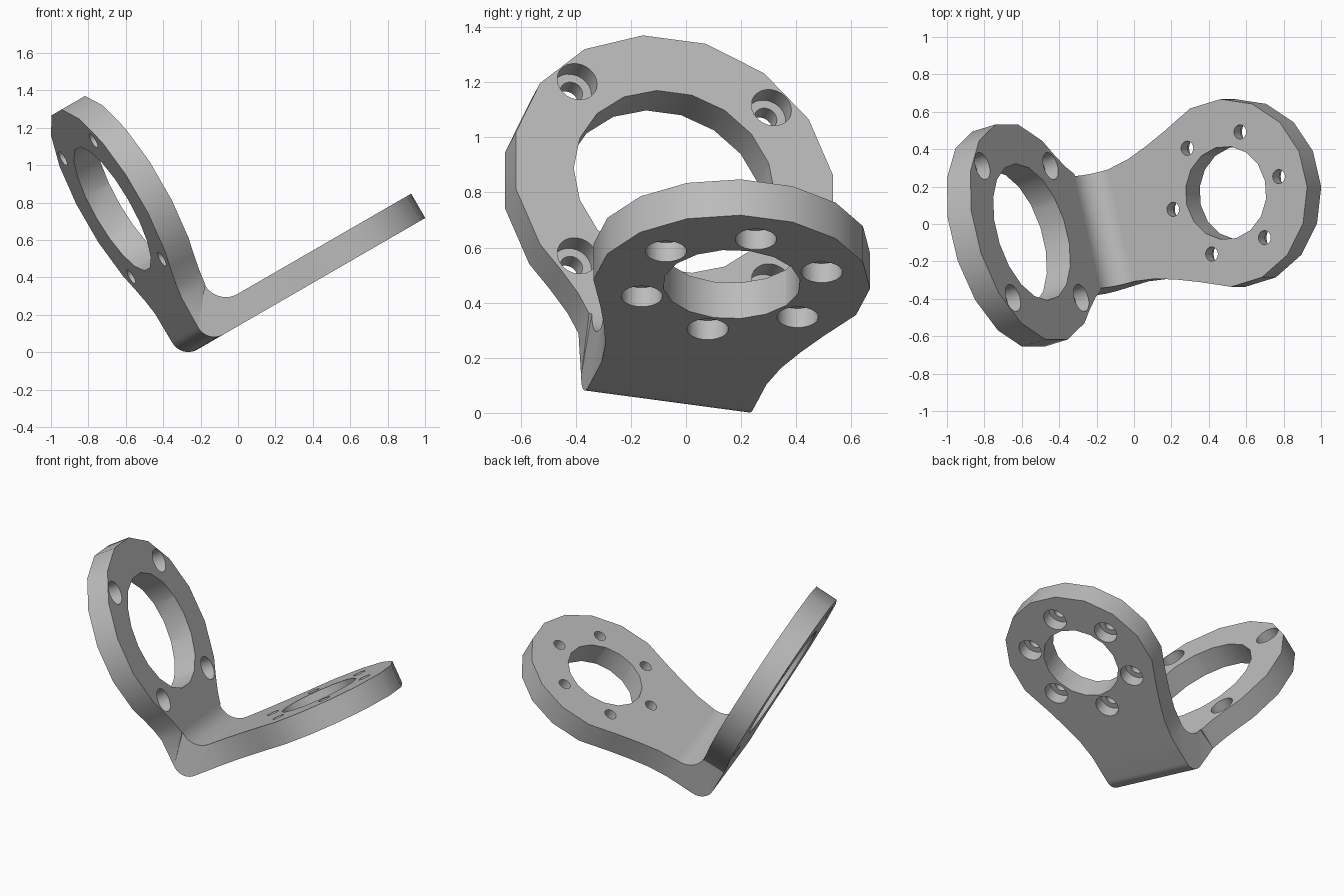
import bpy, bmesh
from math import sin, cos, radians, pi
from mathutils import Matrix, Vector

old = bpy.data.objects.get("Cube")
if old:
    bpy.data.objects.remove(old, do_unlink=True)

# Bracket frame: p runs along the low plate, d along the bend, q up the ring plate
T, TURN = radians(30), radians(15)
u, v = Vector((cos(T), 0, sin(T))), Vector((0, 1, 0))
p = u * cos(TURN) + v * sin(TURN)
d = v * cos(TURN) - u * sin(TURN)
q = p.cross(d)
FRAME = Matrix((p, d, q)).transposed().to_4x4()

THICK, MID = 0.15, -0.027            # plate thickness, centre line along d
P_IN, Q_IN = -0.063, 0.271           # inner corner of the bend
P_OUT, Q_OUT = P_IN - THICK, Q_IN - THICK
R_IN, R_OUT, NECK = 0.13, 0.1, 0.31  # bend radii, half width at the bend
RING_Q, RING_R = 1.0, 0.607
PAD_P, PAD_R = 0.742, 0.503

grey = bpy.data.materials.new("satin_grey")
grey.use_nodes = True
colour = (0.5, 0.5, 0.5, 1)
grey.diffuse_color = colour
grey.node_tree.nodes["Principled BSDF"].inputs["Base Color"].default_value = colour


def round_end(centre, radius, waist):
    """(distance, half width) pairs from the tip of a plate to its neck."""
    pts = []
    for i in range(6):
        a = radians(11.25 + 22.5 * i)
        pts.append((centre + radius * cos(a), radius * sin(a)))
    return pts + [(centre + s, w) for s, w in waist]


def make_object(name, bm):
    bmesh.ops.recalc_face_normals(bm, faces=bm.faces)
    mesh = bpy.data.meshes.new(name)
    bm.to_mesh(mesh)
    bm.free()
    mesh.materials.append(grey)
    obj = bpy.data.objects.new(name, mesh)
    bpy.context.collection.objects.link(obj)
    return obj


# Cross-sections from the ring tip, round the bend, to the pad tip
ring = round_end(RING_Q, RING_R, [(-0.43, 0.428), (-0.52, 0.362), (-0.6, NECK + 0.01)])
pad = round_end(PAD_P, PAD_R, [(-0.41, 0.37), (-0.54, 0.33), (-0.67, NECK)])
sections = [((P_IN, s), (P_OUT, s), w) for s, w in ring]
STEPS = 10
for i in range(STEPS + 1):
    a = pi + pi / 2 * i / STEPS
    inner = (P_IN + R_IN * (1 + cos(a)), Q_IN + R_IN * (1 + sin(a)))
    outer = (P_OUT + R_OUT * (1 + cos(a)), Q_OUT + R_OUT * (1 + sin(a)))
    sections.append((inner, outer, NECK))
sections += [((s, Q_IN), (s, Q_OUT), w) for s, w in reversed(pad)]

# Bent plate skinned over the sections
bm = bmesh.new()
loops = []
for inner, outer, w in sections:
    corners = [(inner, -w), (inner, w), (outer, w), (outer, -w)]
    loops.append([bm.verts.new(FRAME @ Vector((c[0], MID + y, c[1]))) for c, y in corners])
for a, b in zip(loops, loops[1:]):
    for k in range(4):
        n = (k + 1) % 4
        bm.faces.new((a[k], a[n], b[n], b[k]))
bm.faces.new(loops[0])
bm.faces.new(loops[-1])
bmesh.ops.remove_doubles(bm, verts=bm.verts, dist=0.0001)
bracket = make_object("angle_bracket", bm)


def cylinder(bm, centre, axis, radius, depth, sides):
    turn = Matrix.Rotation(pi / 2, 4, 'Y') if axis == 'p' else Matrix()
    bmesh.ops.create_cone(bm, cap_ends=True, segments=sides, radius1=radius,
                          radius2=radius, depth=depth,
                          matrix=FRAME @ Matrix.Translation(centre) @ turn)


# Bores: big openings, screw holes, and counterbores
through, sunk = bmesh.new(), bmesh.new()
cylinder(through, (P_IN - THICK / 2, MID, RING_Q), 'p', 0.378, 0.4, 18)
cylinder(through, (PAD_P, MID, Q_IN - THICK / 2), 'q', 0.25, 0.4, 16)
SINK = 0.08
for sy in (-1, 1):
    for sz in (-1, 1):
        y, z = MID + 0.365 * sy, RING_Q + 0.365 * sz
        cylinder(through, (P_IN - THICK / 2, y, z), 'p', 0.042, 0.4, 20)
        cylinder(sunk, (P_IN, y, z), 'p', 0.075, 2 * SINK, 24)
for i in range(6):
    a = i * pi / 3
    x, y = PAD_P + 0.338 * cos(a), MID + 0.338 * sin(a)
    cylinder(through, (x, y, Q_IN - THICK / 2), 'q', 0.038, 0.4, 20)
    cylinder(sunk, (x, y, Q_OUT), 'q', 0.075, 2 * SINK, 24)

cutters = [make_object("through_cutter", through), make_object("counterbore_cutter", sunk)]
for cutter in cutters:
    cutter.hide_render = True
    mod = bracket.modifiers.new(cutter.name, 'BOOLEAN')
    mod.operation = 'DIFFERENCE'
    mod.solver = 'EXACT'
    mod.object = cutter

# Bake the cuts and drop the cutters
bpy.context.view_layer.update()
graph = bpy.context.evaluated_depsgraph_get()
baked = bpy.data.meshes.new_from_object(bracket.evaluated_get(graph))
bracket.modifiers.clear()
bracket.data = baked
for cutter in cutters:
    bpy.data.objects.remove(cutter, do_unlink=True)

bpy.ops.object.select_all(action='DESELECT')
bracket.select_set(True)
bpy.context.view_layer.objects.active = bracket
bpy.ops.object.shade_smooth_by_angle(angle=radians(30))
